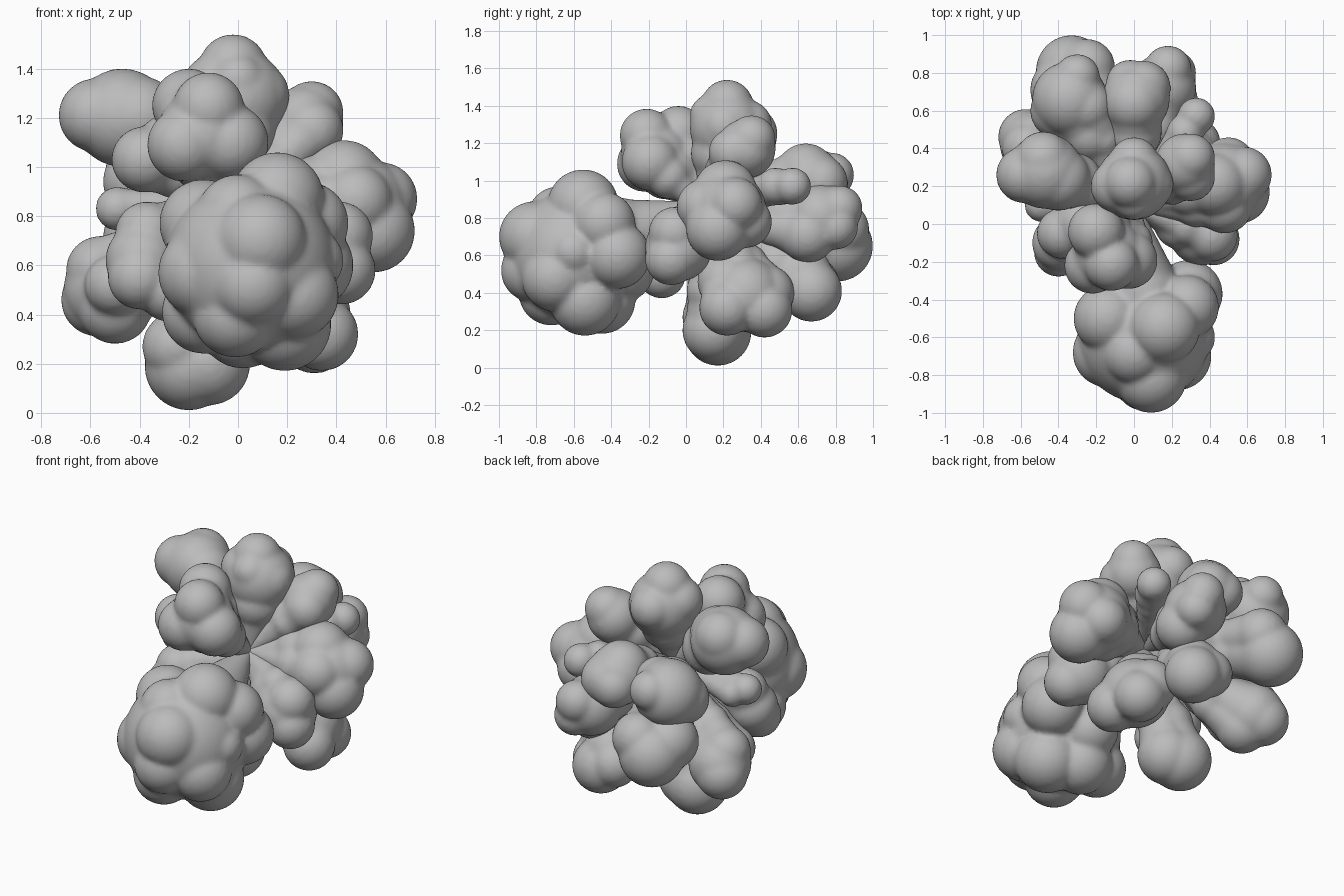
import bpy
import bmesh
from mathutils import Matrix, Vector

default_cube = bpy.data.objects.get("Cube")
if default_cube:
    bpy.data.objects.remove(default_cube)

HUB = Vector((0, .1, .86))

# One plain grey for the whole cluster
grey = bpy.data.materials.new("plain_grey")
grey.use_nodes = True
grey_colour = (.5, .5, .5, 1)
grey.diffuse_color = grey_colour
grey.node_tree.nodes["Principled BSDF"].inputs["Base Color"].default_value = grey_colour


def add_ball(bm, centre, radius):
    """Add one round ball to the lobe mesh."""
    bmesh.ops.create_icosphere(bm, subdivisions=4, radius=radius,
                               matrix=Matrix.Translation(centre))


def add_neck(bm, centre, radius):
    """Add a tapered neck running from the hub to a ball."""
    reach = centre - HUB
    turn = reach.to_track_quat("Z", "Y").to_matrix().to_4x4()
    placement = Matrix.Translation((centre + HUB) / 2) @ turn
    bmesh.ops.create_cone(bm, cap_ends=True, segments=32, radius1=.03,
                          radius2=radius, depth=reach.length, matrix=placement)


def make_lobe(name, core, *bumps, full_neck=True):
    """Fuse a core ball, its bumps and their necks into one smooth lobe."""
    bm = bmesh.new()
    add_ball(bm, HUB, .04)
    for ball in (core, *bumps):
        centre, radius = Vector(ball[:3]), ball[3]
        add_ball(bm, centre, radius)
        if full_neck or ball is core:
            add_neck(bm, centre, radius * .95)
        if full_neck:
            # A belly swells the neck into a teardrop
            add_ball(bm, HUB.lerp(centre, .68), radius * .78)
    mesh = bpy.data.meshes.new(name)
    bm.to_mesh(mesh)
    bm.free()
    mesh.materials.append(grey)
    lobe = bpy.data.objects.new(name, mesh)
    bpy.context.collection.objects.link(lobe)

    # Fuse the overlapping pieces, then soften the creases
    fuse = lobe.modifiers.new("fuse", "REMESH")
    fuse.mode = "VOXEL"
    fuse.voxel_size = .015
    fuse.use_smooth_shade = True
    soften = lobe.modifiers.new("soften", "SMOOTH")
    soften.factor = .5
    soften.iterations = 8
    return lobe


# Large front lobe, covered in bumps
make_lobe("large_front_lobe", (.05, -.6, .6, .35),
          (.09, -.81, .7, .19), (.16, -.55, .87, .19), (-.14, -.68, .57, .185),
          (-.01, -.72, .4, .175), (.23, -.7, .48, .18), (.28, -.44, .77, .17),
          (.29, -.37, .6, .18), (-.14, -.5, .77, .18), (-.14, -.5, .41, .17),
          (.19, -.54, .36, .19), (.02, -.45, .36, .18), (0, -.68, .8, .17),
          (.06, -.82, .52, .17), (.3, -.6, .62, .13), (.05, -.36, .72, .19),
          (.05, -.34, .52, .17), full_neck=False)

# Upper lobes
make_lobe("upper_front_lobe", (-.14, -.16, 1.13, .19),
          (-.12, -.21, 1.24, .145), (-.03, -.19, 1.1, .155),
          (-.22, -.22, 1.09, .15), (-.2, -.04, 1.25, .15))
make_lobe("upper_front_side_lobe", (-.38, -.05, 1.03, .135),
          (-.27, 0, 1.07, .15))
make_lobe("top_lobe", (0, .22, 1.28, .2),
          (-.02, .22, 1.4, .14), (.07, .21, 1.29, .14), (-.09, .2, 1.32, .14),
          (0, .33, 1.3, .13), (0, .13, 1.35, .11))
make_lobe("upper_right_lobe", (-.47, .28, 1.2, .2),
          (-.58, .26, 1.21, .15), (-.4, .24, 1.2, .17), (-.48, .34, 1.25, .15))
make_lobe("upper_left_lobe", (.27, .32, 1.17, .16),
          (.3, .35, 1.22, .13), (.3, .25, 1.15, .13))

# Side lobes
make_lobe("left_side_lobe", (.48, .22, .84, .21),
          (.55, .17, .74, .17), (.43, .21, .94, .17), (.58, .26, .87, .15),
          (.48, .1, .86, .15), (.5, .32, .78, .14))
make_lobe("left_front_lobe", (.36, -.04, .64, .18),
          (.42, -.08, .58, .14), (.41, -.06, .72, .14))
make_lobe("right_side_lobe", (-.53, .42, .5, .18),
          (-.57, .46, .46, .15), (-.5, .36, .43, .15), (-.56, .4, .58, .14),
          (-.5, .24, .52, .125))
make_lobe("right_front_lobe", (-.39, -.1, .62, .15),
          (-.4, -.15, .55, .13), (-.37, -.06, .73, .13), (-.28, -.13, .5, .13))
make_lobe("right_small_lobe", (-.49, .1, .83, .09), (-.42, .14, .8, .08))

# Lower lobes
make_lobe("lower_left_lobe", (.26, .32, .39, .2),
          (.31, .42, .31, .15), (.34, .22, .32, .15), (.24, .21, .46, .15),
          (.24, .43, .4, .15))
make_lobe("bottom_lobe", (-.2, .17, .19, .18),
          (-.12, .15, .2, .17), (-.25, .12, .27, .14))

# Back lobes
make_lobe("back_upper_lobe", (.01, .66, 1, .18),
          (.05, .72, .99, .145), (0, .64, 1.04, .16), (-.02, .74, .97, .13))
make_lobe("back_upper_right_lobe", (-.34, .66, .98, .2),
          (-.3, .78, 1.03, .12), (-.4, .6, .94, .15), (-.25, .62, 1.02, .14))
make_lobe("back_right_lobe", (-.33, .81, .65, .19),
          (-.38, .71, .71, .17), (-.25, .83, .74, .15))
make_lobe("back_left_lobe", (.15, .72, .8, .18),
          (.18, .82, .85, .125), (.19, .65, .71, .15), (.21, .8, .75, .12))
make_lobe("back_left_small_lobe", (.33, .57, .97, .1), (.27, .48, .97, .1))
make_lobe("back_lower_lobe", (.12, .67, .41, .165), (.08, .62, .5, .16),
          (.02, .68, .45, .14))
